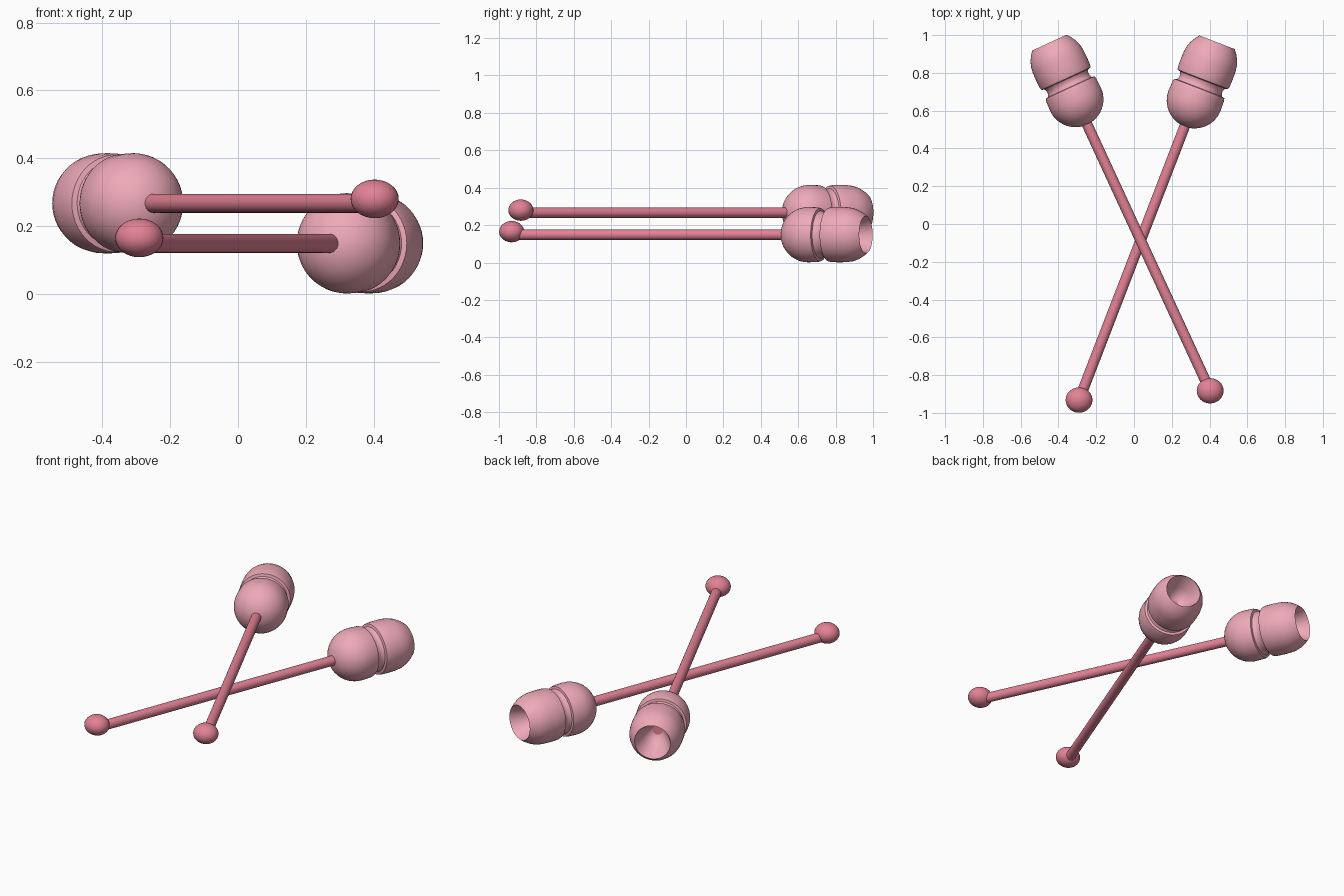
import bpy, bmesh, math
from mathutils import Matrix, Vector

if "Cube" in bpy.data.objects:
    bpy.data.objects.remove(bpy.data.objects["Cube"])

SEG = 48


def material(name, rgb):
    m = bpy.data.materials.new(name)
    m.diffuse_color = (*rgb, 1)
    m.use_nodes = True
    m.node_tree.nodes["Principled BSDF"].inputs["Base Color"].default_value = m.diffuse_color
    return m


LIGHT = material("light_pink", (0.86, 0.40, 0.48))
ROSE = material("rose", (0.76, 0.22, 0.30))


def finish(bm, name, mat, matrix):
    bmesh.ops.recalc_face_normals(bm, faces=bm.faces)
    mesh = bpy.data.meshes.new(name)
    bm.to_mesh(mesh)
    bm.free()
    ob = bpy.data.objects.new(name, mesh)
    bpy.context.collection.objects.link(ob)
    mesh.materials.append(mat)
    ob.matrix_world = matrix
    bpy.ops.object.select_all(action='DESELECT')
    bpy.context.view_layer.objects.active = ob
    ob.select_set(True)
    bpy.ops.object.shade_smooth_by_angle(angle=math.radians(35))


def lathe(name, profile, mat, matrix):
    """Spin (distance along axis, radius) points around local z."""
    bm = bmesh.new()
    verts = [bm.verts.new((r, 0, t)) for t, r in profile]
    edges = [bm.edges.new(p) for p in zip(verts, verts[1:])]
    bmesh.ops.spin(bm, geom=verts + edges, cent=(0, 0, 0), axis=(0, 0, 1),
                   angle=math.tau, steps=SEG)
    bmesh.ops.remove_doubles(bm, verts=bm.verts, dist=1e-5)
    finish(bm, name, mat, matrix)


# Head profile: dome, groove, rounded barrel, then the hollow cone in its end
R = 0.148
dome = [(1.70 - R * math.cos(a), R * math.sin(a))
        for a in (i * math.pi / 2 / 12 for i in range(13))]
head_profile = dome + [
    (1.755, 0.146), (1.768, 0.142), (1.771, 0.128), (1.785, 0.121),
    (1.803, 0.121), (1.816, 0.128), (1.820, 0.143), (1.835, 0.147),
    (1.88, R), (1.92, 0.147), (1.95, 0.143), (1.98, 0.133),
    (2.01, 0.116), (2.03, 0.100), (1.95, 0.070), (1.82, 0.0)]


def mallet(prefix, tip, end, z, ball_z):
    tip, end = Vector((*tip, z)), Vector((*end, z))
    turn = (end - tip).to_track_quat('Z', 'Y').to_matrix().to_4x4()
    frame = Matrix.Translation(tip) @ turn
    lathe(prefix + "_head", head_profile, LIGHT, frame)
    # Rod runs through the head and shows inside the hollow
    rod = [(0.04, 0), (0.04, 0.028), (1.87, 0.028), (1.87, 0)]
    lathe(prefix + "_rod", rod, ROSE, frame)
    # Slightly flattened ball at the handle end
    bm = bmesh.new()
    bmesh.ops.create_uvsphere(bm, u_segments=32, v_segments=16, radius=1)
    bmesh.ops.scale(bm, vec=(0.071, 0.067, 0.057), verts=bm.verts)
    finish(bm, prefix + "_ball", ROSE, Matrix.Translation((tip.x, tip.y, ball_z)))


mallet("lower_mallet", (-0.291, -0.932), (0.44, 0.962), 0.149, 0.165)
mallet("upper_mallet", (0.403, -0.883), (-0.448, 0.96), 0.267, 0.28)
